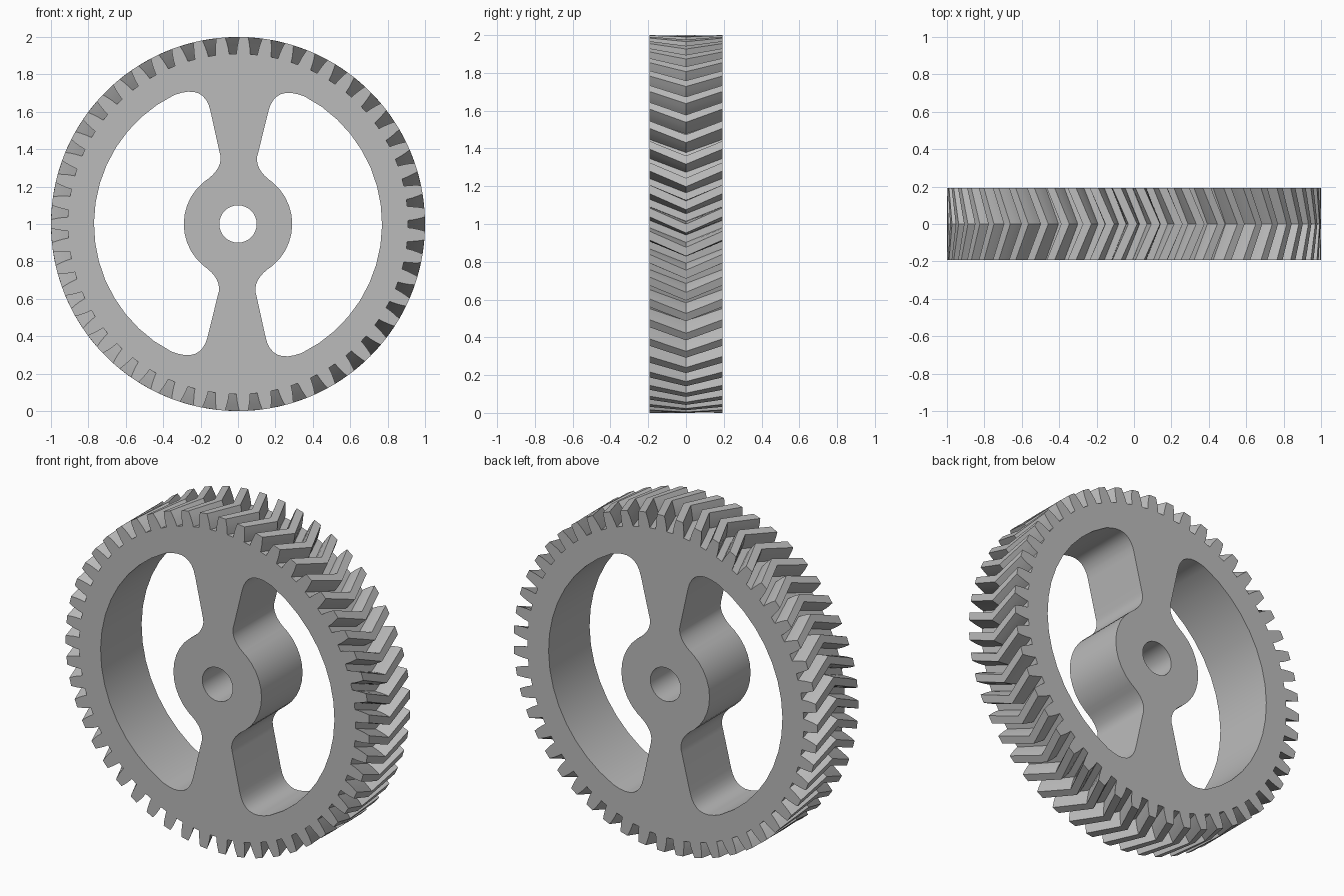
import bpy
import bmesh
from math import cos, sin, pi, radians, atan2, hypot
from mathutils import Vector

if "Cube" in bpy.data.objects:
    bpy.data.objects.remove(bpy.data.objects["Cube"], do_unlink=True)

TEETH = 51
HALF = 0.193             # half thickness
TWIST = radians(4.9)     # chevron lead from each face to the middle
BORE, HUB, RIM = 0.10, 0.29, 0.77
TILT = -0.012            # slight turn of the spokes
# flank of a tooth: radius and half width
FLANK = [(0.91, 0.0365), (0.94, 0.0345), (0.97, 0.030), (1.0, 0.0235)]


def polar(r, a):
    return Vector((r * cos(a), r * sin(a)))


def arc(r, start, end, steps):
    return [polar(r, start + (end - start) * i / steps) for i in range(steps + 1)]


def fillet(a, b, c, steps=8):
    """Rounded corner from a to c, pulled towards b."""
    a, b, c = Vector(a), Vector(b), Vector(c)
    return [a * (1 - t) ** 2 + b * 2 * t * (1 - t) + c * t * t
            for t in (i / steps for i in range(steps + 1))]


def tooth_outline():
    points = []
    for i in range(TEETH):
        centre = pi + i * 2 * pi / TEETH
        points += [polar(r, centre - w / r) for r, w in FLANK]
        points += [polar(r, centre + w / r) for r, w in reversed(FLANK)]
    return points


def window_outline(turn):
    """Opening between the two spokes: hub arc, spoke walls and rim arc."""
    upper = fillet((0.186, 0.222), (0.073, 0.298), (0.104, 0.385))
    upper += fillet((0.154, 0.60), (0.187, 0.75), (0.35, 0.685))
    lower = [Vector((p.x, -p.y)) for p in reversed(upper)]
    hub_end = atan2(upper[0].y, upper[0].x)
    rim_end = atan2(upper[-1].y, upper[-1].x)
    points = arc(HUB, -hub_end, hub_end, 10)[1:-1] + upper
    points += arc(RIM, rim_end, -rim_end, 16)[1:-1] + lower
    return [polar(hypot(*p), atan2(p.y, p.x) + turn) for p in points]


def add_wall(bm, outline, layers):
    """Loft an outline through (y, turn) layers; return the end edges."""
    rings = []
    for y, turn in layers:
        c, s = cos(turn), sin(turn)
        rings.append([bm.verts.new((p.x * c - p.y * s, y, 1 + p.x * s + p.y * c))
                      for p in outline])
    n = len(outline)
    for low, high in zip(rings, rings[1:]):
        for i in range(n):
            j = (i + 1) % n
            bm.faces.new((low[i], low[j], high[j], high[i]))
    return [[bm.edges.get((ring[i], ring[(i + 1) % n])) for i in range(n)]
            for ring in (rings[0], rings[-1])]


bm = bmesh.new()
straight = [(-HALF, 0), (HALF, 0)]
chevron = [(-HALF, 0), (0, -TWIST), (HALF, 0)]
# toothed rim, two windows and the shaft bore
walls = [add_wall(bm, tooth_outline(), chevron),
         add_wall(bm, window_outline(TILT), straight),
         add_wall(bm, window_outline(TILT + pi), straight),
         add_wall(bm, arc(BORE, 0, 2 * pi, 32)[:-1], straight)]
# flat front and back faces
for side, direction in ((0, -1), (1, 1)):
    edges = [e for wall in walls for e in wall[side]]
    bmesh.ops.triangle_fill(bm, use_beauty=True, use_dissolve=False,
                            edges=edges, normal=(0, direction, 0))
bmesh.ops.recalc_face_normals(bm, faces=bm.faces)

mesh = bpy.data.meshes.new("herringbone_gear")
bm.to_mesh(mesh)
bm.free()
gear = bpy.data.objects.new("herringbone_gear", mesh)
bpy.context.collection.objects.link(gear)

grey = bpy.data.materials.new("plain_grey")
grey.use_nodes = True
colour = (0.5, 0.5, 0.5, 1)
grey.diffuse_color = colour
grey.node_tree.nodes["Principled BSDF"].inputs["Base Color"].default_value = colour
mesh.materials.append(grey)

bpy.ops.object.select_all(action="DESELECT")
gear.select_set(True)
bpy.context.view_layer.objects.active = gear
bpy.ops.object.shade_smooth_by_angle(angle=radians(30))
